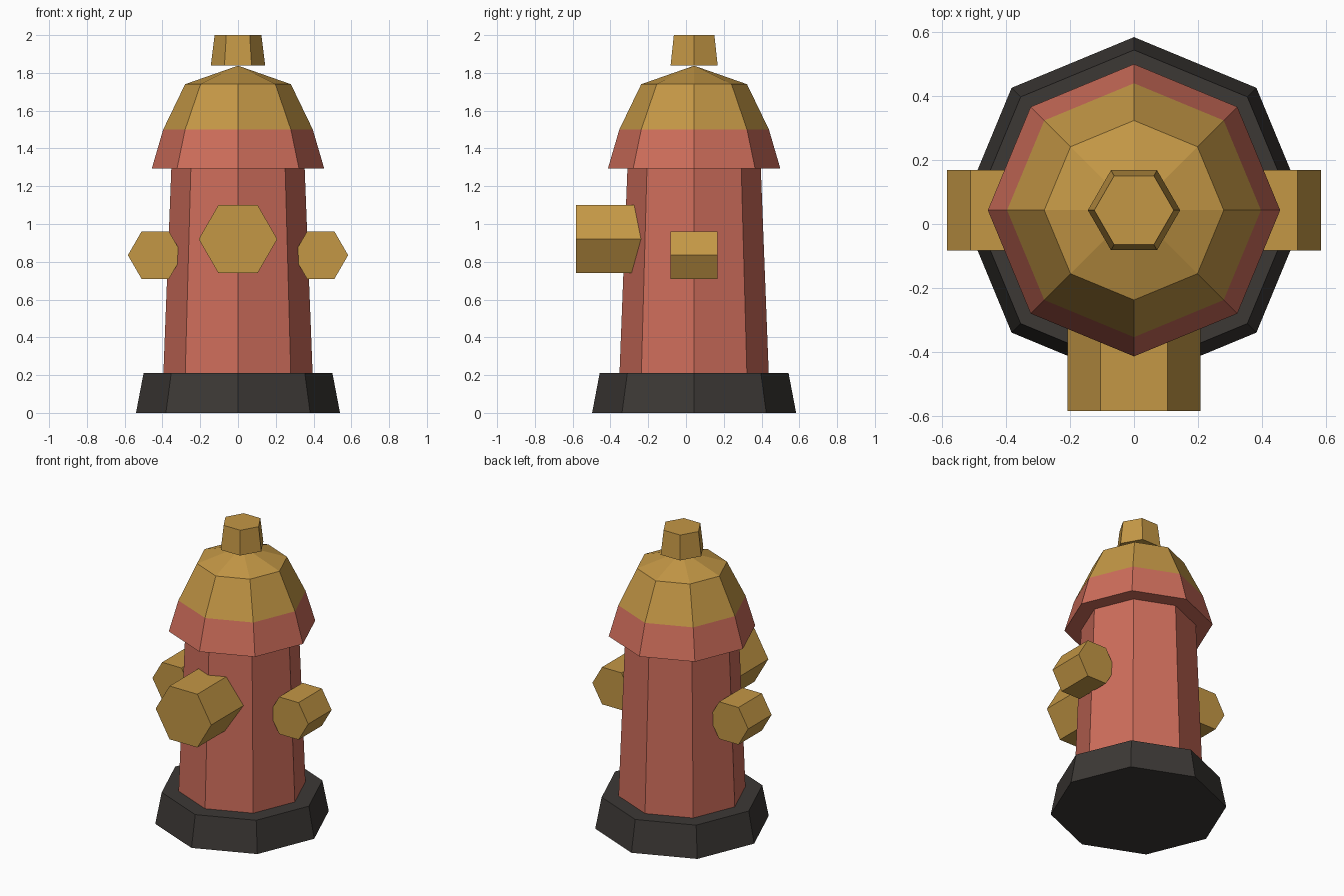
import bpy, bmesh, math
from mathutils import Matrix, Vector

if "Cube" in bpy.data.objects:
    bpy.data.objects.remove(bpy.data.objects["Cube"])


def material(name, rgb):
    m = bpy.data.materials.new(name)
    m.diffuse_color = (*rgb, 1)
    m.use_nodes = True
    m.node_tree.nodes["Principled BSDF"].inputs["Base Color"].default_value = m.diffuse_color
    return m


RED = material("red_paint", (0.62, 0.155, 0.105))
GOLD = material("yellow_paint", (0.55, 0.31, 0.06))
DARK = material("dark_iron", (0.045, 0.040, 0.036))
AXIS_Y = 0.043


def lathe(name, sides, profile, mats, bands=None, matrix=None):
    """Flat-sided turned form from (radius, height) rings; radius 0 makes a tip."""
    bm = bmesh.new()
    rings = []
    for r, z in profile:
        n = sides if r > 0 else 1
        rings.append([bm.verts.new((r * math.cos(math.tau * i / n),
                                    r * math.sin(math.tau * i / n), z)) for i in range(n)])
    for k, (a, b) in enumerate(zip(rings, rings[1:])):
        for i in range(sides):
            j = (i + 1) % sides
            quad = (a[i], a[j], b[j], b[i]) if len(b) > 1 else (a[i], a[j], b[0])
            bm.faces.new(quad).material_index = bands[k] if bands else 0
    bm.faces.new(rings[0][::-1])
    if len(rings[-1]) > 1:
        bm.faces.new(rings[-1])
    bm.transform(matrix or Matrix.Translation((0, AXIS_Y, 0)))
    bmesh.ops.recalc_face_normals(bm, faces=bm.faces)
    mesh = bpy.data.meshes.new(name)
    bm.to_mesh(mesh)
    bm.free()
    for m in mats:
        mesh.materials.append(m)
    ob = bpy.data.objects.new(name, mesh)
    bpy.context.collection.objects.link(ob)
    return ob


def facing_front(x, y, z):
    """Places a turned form so that its height runs toward the front (-y)."""
    return Matrix.Translation((x, y, z)) @ Matrix.Rotation(math.pi / 2, 4, "X")


# Foot, barrel, and the bonnet with its red skirt
lathe("base", 8, [(0.54, 0), (0.50, 0.21)], [DARK])
lathe("barrel", 8, [(0.395, 0.21), (0.353, 1.295)], [RED])
lathe("bonnet", 8, [(0.456, 1.295), (0.396, 1.5), (0.28, 1.74), (0, 1.838)],
      [RED, GOLD], bands=[0, 1, 1])

# Hexagonal nut on top
lathe("top_nut", 6, [(0.144, 1.838), (0.124, 2.0)], [GOLD])

# Large front outlet and the two side outlets
lathe("front_outlet", 6, [(0.208, 0), (0.208, 0.42)], [GOLD],
      matrix=facing_front(0, -0.163, 0.92))
for side, name in ((-1, "left_outlet"), (1, "right_outlet")):
    lathe(name, 6, [(0.145, -0.125), (0.145, 0.125)], [GOLD],
          matrix=facing_front(side * 0.438, AXIS_Y, 0.835))
